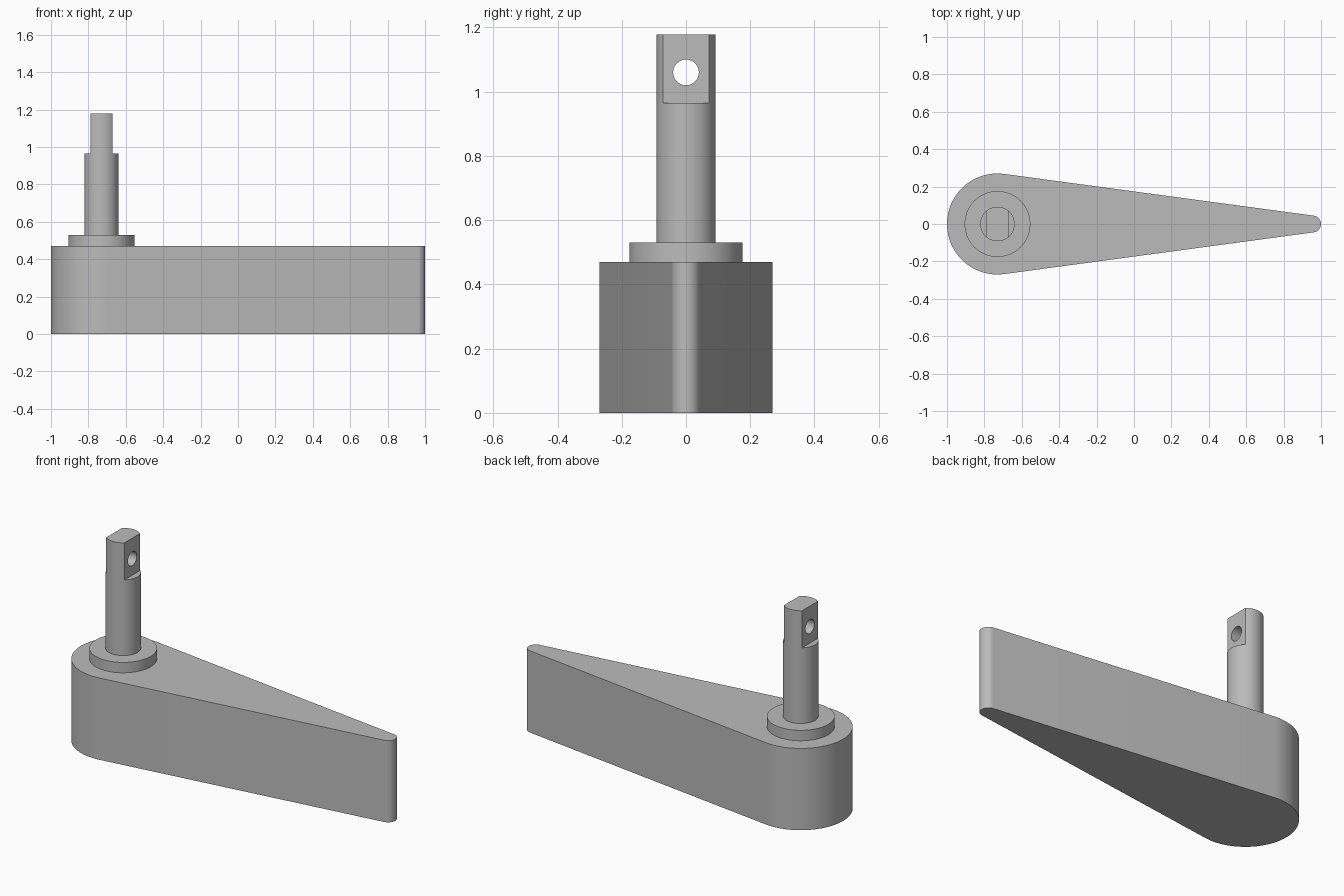
import bpy, bmesh
from math import acos, cos, sin, pi, radians

cube = bpy.data.objects.get("Cube")
if cube:
    bpy.data.objects.remove(cube, do_unlink=True)

grey = bpy.data.materials.new("plain grey")
grey.use_nodes = True
grey.diffuse_color = (0.5, 0.5, 0.5, 1)
grey.node_tree.nodes["Principled BSDF"].inputs["Base Color"].default_value = (0.5, 0.5, 0.5, 1)

AXIS_X = -0.73      # pivot axis shared by the body, collar and shaft
BODY_TOP = 0.47


def arc(cx, radius, start, end, steps):
    angles = [start + (end - start) * i / steps for i in range(steps + 1)]
    return [(cx + radius * cos(a), radius * sin(a)) for a in angles]


def prism(name, outline, bottom, top):
    bm = bmesh.new()
    face = bm.faces.new([bm.verts.new((x, y, bottom)) for x, y in outline])
    extruded = bmesh.ops.extrude_face_region(bm, geom=[face])["geom"]
    verts = [v for v in extruded if isinstance(v, bmesh.types.BMVert)]
    bmesh.ops.translate(bm, verts=verts, vec=(0, 0, top - bottom))
    bmesh.ops.recalc_face_normals(bm, faces=bm.faces)
    mesh = bpy.data.meshes.new(name)
    bm.to_mesh(mesh)
    bm.free()
    mesh.materials.append(grey)
    obj = bpy.data.objects.new(name, mesh)
    bpy.context.collection.objects.link(obj)
    return obj


def disc(name, radius, bottom, top, steps=64):
    return prism(name, arc(AXIS_X, radius, 0, 2 * pi, steps)[:-1], bottom, top)


def activate(obj):
    bpy.ops.object.select_all(action="DESELECT")
    obj.select_set(True)
    bpy.context.view_layer.objects.active = obj


def cut(target, cutter):
    cutter.hide_render = True
    cutter.data.materials.clear()
    cutter.data.materials.append(grey)
    mod = target.modifiers.new("cut", "BOOLEAN")
    mod.operation, mod.solver, mod.object = "DIFFERENCE", "EXACT", cutter
    activate(target)
    bpy.ops.object.modifier_apply(modifier=mod.name)
    bpy.data.objects.remove(cutter, do_unlink=True)


# Tapered lever body: two round ends joined by tangent sides
big, small = 0.27, 0.045
tip_x = 1 - small
tangent = acos((big - small) / (tip_x - AXIS_X))
outline = arc(AXIS_X, big, tangent, 2 * pi - tangent, 48) + arc(tip_x, small, -tangent, tangent, 20)
body = prism("lever_body", outline, 0, BODY_TOP)

# Collar and shaft
collar = disc("collar", 0.176, BODY_TOP, 0.53)
shaft = disc("shaft", 0.092, 0.53, 1.178)

# Two flats at the shaft's end
for side in (-1, 1):
    bpy.ops.mesh.primitive_cube_add(size=0.4, location=(AXIS_X + side * 0.258, 0, 1.165))
    cut(shaft, bpy.context.object)

# Cross hole through the flats
bpy.ops.mesh.primitive_cylinder_add(vertices=40, radius=0.04, depth=0.4,
                                    location=(AXIS_X, 0, 1.06), rotation=(0, pi / 2, 0))
cut(shaft, bpy.context.object)

for obj in (body, collar, shaft):
    activate(obj)
    bpy.ops.object.shade_smooth_by_angle(angle=radians(30))
